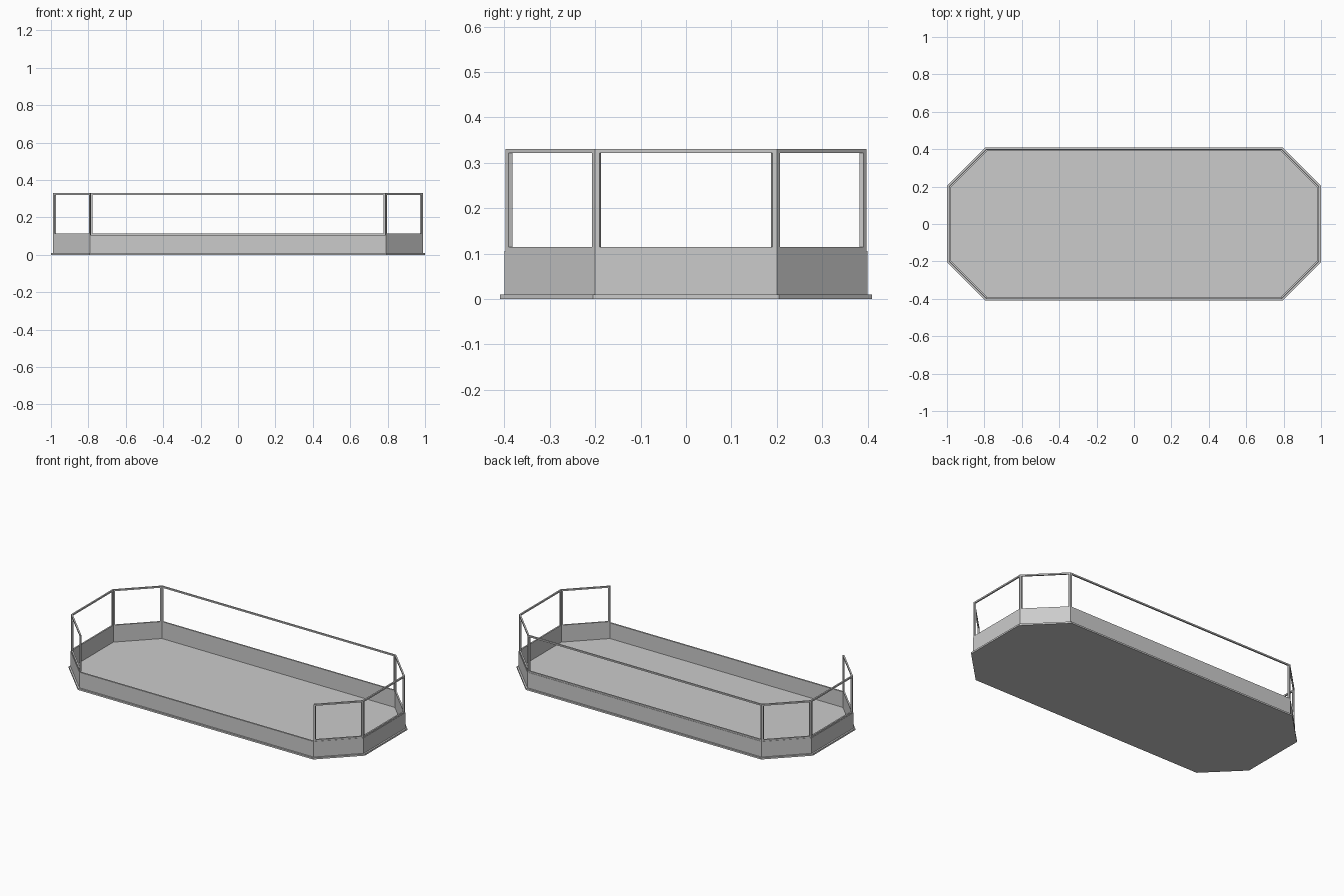
import bpy
import bmesh
from mathutils import Vector

if "Cube" in bpy.data.objects:
    bpy.data.objects.remove(bpy.data.objects["Cube"])


def octagon(d):
    """Chamfered outline, inset by d, counter-clockwise from the front edge."""
    k = 0.4142 * d
    cx, hy, hx, cy = 0.795 - k, 0.41 - d, 1.0 - d, 0.205 - k
    return [Vector(p) for p in (
        (-cx, -hy), (cx, -hy), (hx, -cy), (hx, cy),
        (cx, hy), (-cx, hy), (-hx, cy), (-hx, -cy))]


def prism(bm, pts, z0, z1):
    """Upright prism over a counter-clockwise outline."""
    lo = [bm.verts.new((p.x, p.y, z0)) for p in pts]
    hi = [bm.verts.new((p.x, p.y, z1)) for p in pts]
    bm.faces.new(lo[::-1])
    bm.faces.new(hi)
    n = len(pts)
    for i in range(n):
        j = (i + 1) % n
        bm.faces.new((lo[i], lo[j], hi[j], hi[i]))


def finish(bm, name):
    mesh = bpy.data.meshes.new(name)
    bm.to_mesh(mesh)
    bm.free()
    bpy.context.collection.objects.link(bpy.data.objects.new(name, mesh))


# floor plate
bm = bmesh.new()
prism(bm, octagon(0), 0, 0.01)
finish(bm, "floor_plate")

# low wall: one closed ring
bm = bmesh.new()
rings = [[bm.verts.new((p.x, p.y, z)) for p in octagon(d)]
         for d, z in ((0.01, 0.01), (0.01, 0.105), (0.02, 0.105), (0.02, 0.01))]
for r in range(4):
    a, b = rings[r], rings[(r + 1) % 4]
    for i in range(8):
        j = (i + 1) % 8
        bm.faces.new((a[i], a[j], b[j], b[i]))
finish(bm, "low_wall")

# railing frames on every side except the open front
outer, inner = octagon(0.012), octagon(0.021)
names = ["front", "front_right", "right", "back_right",
         "back", "back_left", "left", "front_left"]
W = 0.0095
for i in range(1, 8):
    j = (i + 1) % 8
    a, b, c, d = outer[i], outer[j], inner[j], inner[i]
    along = (b - a).normalized() * W
    bm = bmesh.new()
    for z0, z1 in ((0.105, 0.114), (0.321, 0.33)):
        prism(bm, (a, b, c, d), z0, z1)
    prism(bm, (a, a + along, d + along, d), 0.114, 0.321)
    prism(bm, (b - along, b, c, c - along), 0.114, 0.321)
    finish(bm, names[i] + "_railing")
